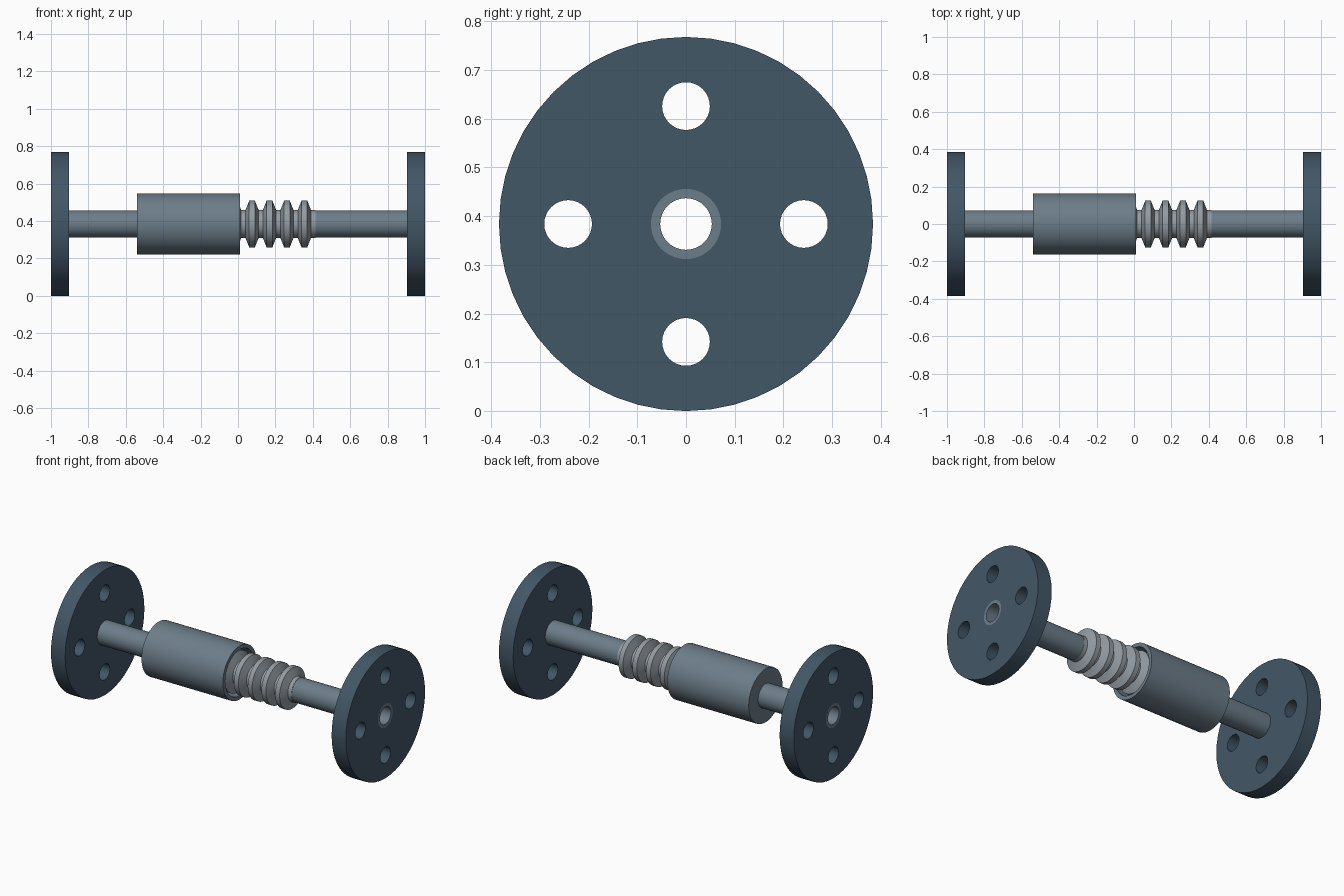
import bpy, bmesh, math
from mathutils import Matrix

if "Cube" in bpy.data.objects:
    bpy.data.objects.remove(bpy.data.objects["Cube"])

AXIS_Z = 0.384
SEG = 48


def material(name, rgb):
    m = bpy.data.materials.new(name)
    m.diffuse_color = (*rgb, 1)
    m.use_nodes = True
    m.node_tree.nodes["Principled BSDF"].inputs["Base Color"].default_value = m.diffuse_color
    return m


dark = material("dark_blue_steel", (0.055, 0.095, 0.135))
steel = material("blue_grey_steel", (0.15, 0.205, 0.25))
light = material("light_steel", (0.29, 0.33, 0.36))


def finish(obj, mat):
    bpy.context.collection.objects.link(obj)
    obj.location.z = AXIS_Z
    obj.data.materials.append(mat)
    bpy.ops.object.select_all(action='DESELECT')
    obj.select_set(True)
    bpy.context.view_layer.objects.active = obj
    bpy.ops.object.shade_smooth_by_angle(angle=math.radians(25))


def lathe(name, profile, mat):
    """Turn a closed (x, radius) outline about the x axis."""
    bm = bmesh.new()
    rings = []
    for i in range(SEG):
        a = math.tau * i / SEG
        rings.append([bm.verts.new((x, r * math.sin(a), r * math.cos(a)))
                      for x, r in profile])
    n = len(profile)
    for i in range(SEG):
        p, q = rings[i], rings[(i + 1) % SEG]
        for j in range(n):
            k = (j + 1) % n
            bm.faces.new((p[j], p[k], q[k], q[j]))
    bmesh.ops.recalc_face_normals(bm, faces=bm.faces)
    me = bpy.data.meshes.new(name)
    bm.to_mesh(me)
    bm.free()
    finish(bpy.data.objects.new(name, me), mat)


def flange(name, x, thickness):
    """Round plate with a pipe bore and four bolt holes."""
    cu = bpy.data.curves.new(name, 'CURVE')
    cu.dimensions = '2D'
    cu.fill_mode = 'BOTH'
    cu.extrude = thickness / 2
    circles = [(0, 0, 0.384, SEG), (0, 0, 0.072, SEG)]
    circles += [(0.242 * math.cos(k * math.pi / 2),
                 0.242 * math.sin(k * math.pi / 2), 0.049, 32) for k in range(4)]
    for cx, cy, r, n in circles:
        sp = cu.splines.new('POLY')
        sp.points.add(n - 1)
        sp.use_cyclic_u = True
        for i, pt in enumerate(sp.points):
            a = math.tau * i / n
            pt.co = (cx + r * math.cos(a), cy + r * math.sin(a), 0, 1)
    tmp = bpy.data.objects.new(name + "_outline", cu)
    me = bpy.data.meshes.new_from_object(tmp)
    bpy.data.objects.remove(tmp)
    bm = bmesh.new()
    bm.from_mesh(me)
    bmesh.ops.remove_doubles(bm, verts=bm.verts, dist=1e-5)
    bmesh.ops.transform(bm, verts=bm.verts, matrix=Matrix.Translation((x, 0, 0))
                        @ Matrix.Rotation(math.pi / 2, 4, 'Y'))
    bmesh.ops.recalc_face_normals(bm, faces=bm.faces)
    bm.to_mesh(me)
    bm.free()
    me.name = name
    finish(bpy.data.objects.new(name, me), dark)


def tube(name, x0, x1, r_out, r_in, mat):
    lathe(name, [(x0, r_out), (x1, r_out), (x1, r_in), (x0, r_in)], mat)


# End flanges
flange("left_flange", -0.952, 0.096)
flange("right_flange", 0.952, 0.096)

# Pipes, flush with the outer flange faces
tube("left_pipe", -1, -0.45, 0.073, 0.053, steel)
tube("right_pipe", 0.415, 1, 0.073, 0.053, steel)

# Guard sleeve: closed on the left, open on the right
lathe("guard_sleeve", [(-0.54, 0.073), (-0.54, 0.164), (0.012, 0.164),
                       (0.012, 0.141), (-0.51, 0.141), (-0.51, 0.073)], steel)

# Bellows, partly hidden inside the sleeve
outline = [(0.415, 0.054), (0.415, 0.075)]
for i in range(9):
    c = 0.355 - 0.0933 * i
    outline += [(c + 0.035, 0.075), (c + 0.015, 0.125),
                (c - 0.015, 0.125), (c - 0.035, 0.075)]
outline += [(-0.45, 0.075), (-0.45, 0.054)]
lathe("bellows", outline, light)
